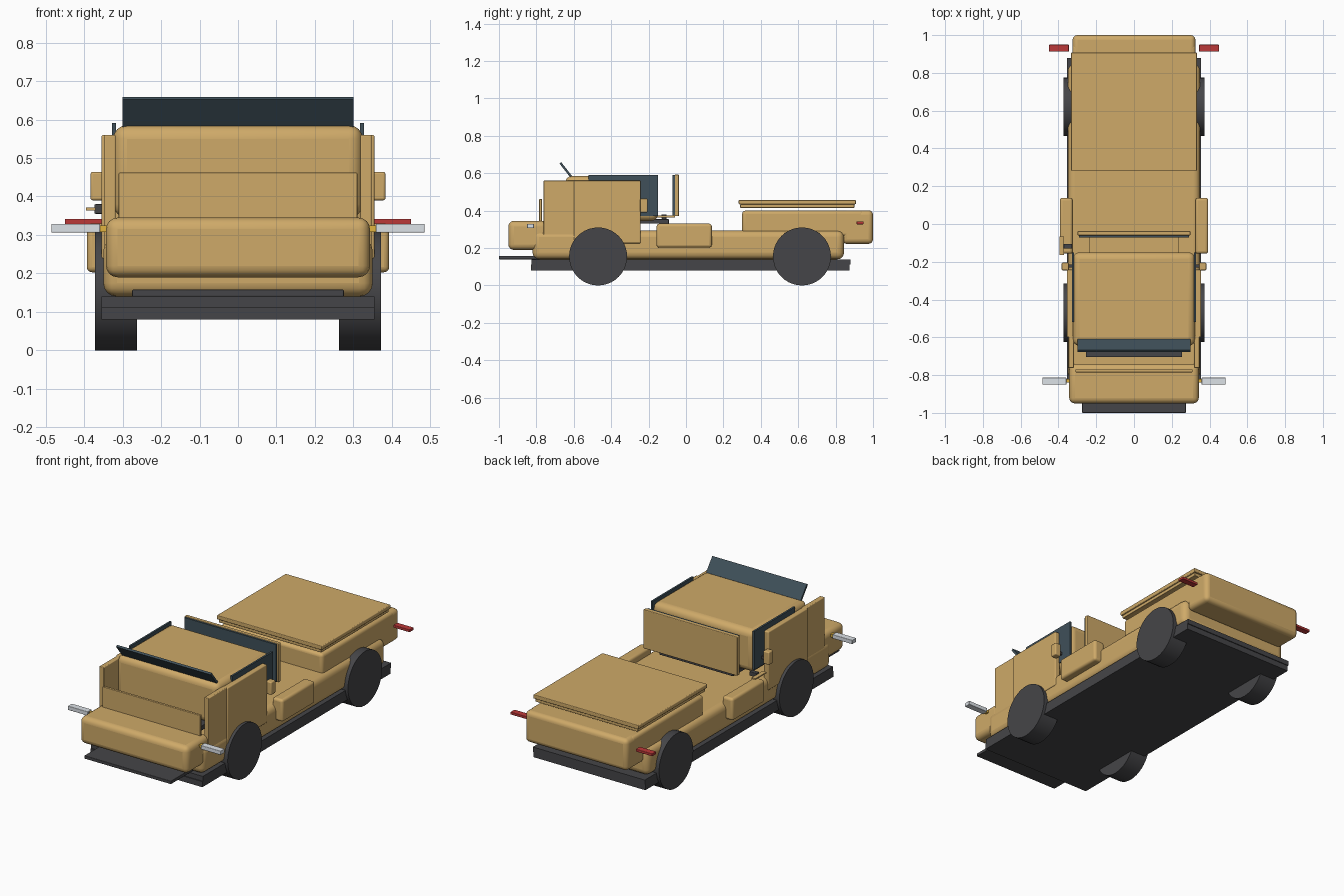
import bpy, math

if "Cube" in bpy.data.objects:
    bpy.data.objects.remove(bpy.data.objects["Cube"])


def mat(name, r, g, b):
    m = bpy.data.materials.new(name)
    m.diffuse_color = (r, g, b, 1)
    m.use_nodes = True
    m.node_tree.nodes["Principled BSDF"].inputs["Base Color"].default_value = m.diffuse_color
    return m


TAN = mat("tan_paint", 0.62, 0.40, 0.14)
DARK = mat("dark_trim", 0.06, 0.06, 0.065)
GLASS = mat("glass", 0.05, 0.08, 0.10)
LAMP = mat("lamp_white", 0.72, 0.76, 0.80)
RED = mat("lamp_red", 0.50, 0.04, 0.04)
AMBER = mat("lamp_amber", 0.75, 0.45, 0.05)


def finish(ob, name, material):
    ob.name = name
    ob.data.materials.append(material)
    bpy.ops.object.shade_smooth_by_angle(angle=math.radians(35))
    return ob


def box(name, x, y, z, material, bevel=0.0, tilt=0.0):
    """Box from (min, max) ranges, with an optional rounded edge."""
    bpy.ops.mesh.primitive_cube_add(size=1)
    ob = bpy.context.object
    ob.dimensions = [r[1] - r[0] for r in (x, y, z)]
    bpy.ops.object.transform_apply(scale=True)
    ob.location = [(r[0] + r[1]) / 2 for r in (x, y, z)]
    ob.rotation_euler.x = tilt
    if bevel:
        m = ob.modifiers.new("round", "BEVEL")
        m.width = bevel
        m.segments = 4
    return finish(ob, name, material)


def pair(name, x, y, z, material, bevel=0.0):
    """The same box on both sides of the car."""
    box(name + "_right", x, y, z, material, bevel)
    box(name + "_left", (-x[1], -x[0]), y, z, material, bevel)


# Underbody
box("floor_pan", (-.355, .355), (-.83, .875), (.08, .112), DARK)
box("chassis", (-.355, .355), (-.825, .88), (.112, .14), DARK)
box("front_splitter", (-.275, .275), (-1.0, -.78), (.14, .158), DARK, .003)

# Lower body and end sections
box("lower_body", (-.35, .35), (-.82, .845), (.14, .293), TAN, .035)
box("front_bumper", (-.343, .343), (-.95, -.74), (.19, .345), TAN, .03)
box("rear_bumper", (-.325, .325), (.835, 1.0), (.222, .402), TAN, .025)
box("rear_deck", (-.325, .325), (.30, .95), (.26, .40), TAN, .018)

# Opened panels
box("hood", (-.31, .31), (-.785, -.77), (.34, .462), TAN, .003)
box("trunk_lid", (-.333, .333), (.282, .908), (.434, .457), TAN, .004)
box("trunk_lid_liner", (-.325, .325), (.29, .90), (.415, .434), TAN, .003)
pair("front_fender", (.318, .347), (-.762, -.59), (.225, .56), TAN, .004)
pair("door", (.322, .355), (-.60, -.242), (.225, .56), TAN, .006)

# Cabin with glass and interior trays
box("cabin", (-.324, .324), (-.645, -.15), (.345, .585), TAN, .035)
pair("side_window", (.317, .328), (-.52, -.15), (.37, .591), GLASS)
box("windshield", (-.30, .30), (-.649, -.637), (.572, .665), GLASS, 0, math.radians(38))
box("dashboard", (-.255, .255), (-.705, -.60), (.325, .352), DARK, .003)
box("rear_shelf", (-.235, .235), (-.25, -.092), (.33, .354), DARK, .003)
box("rear_window", (-.29, .29), (-.071, -.058), (.375, .59), GLASS)
box("rear_bulkhead", (-.298, .298), (-.06, -.038), (.37, .593), TAN, .004)
box("bulkhead_rail", (-.235, .235), (-.16, -.06), (.364, .375), TAN)

# Side boxes, mirrors and fuel cap
pair("side_box", (.325, .393), (-.157, .138), (.203, .33), TAN, .014)
pair("mirror", (.345, .383), (-.245, -.205), (.39, .464), TAN, .006)
pair("mirror_arm", (.32, .35), (-.23, -.215), (.41, .425), DARK)
box("fuel_cap", (-.373, -.328), (-.13, -.105), (.355, .38), DARK, .003)
box("fuel_flap", (-.395, -.37), (-.165, -.065), (.364, .371), TAN)

# Lamps
pair("headlight", (.358, .485), (-.85, -.813), (.306, .329), LAMP, .003)
pair("turn_signal", (.335, .362), (-.84, -.82), (.308, .324), AMBER)
pair("tail_light", (.345, .45), (.912, .949), (.327, .342), RED, .003)

# Wheels
for end, y in (("front", -.47), ("rear", .62)):
    for side, s in (("left", -1), ("right", 1)):
        bpy.ops.mesh.primitive_cylinder_add(vertices=40, radius=.155, depth=.11,
                                            location=(s * .317, y, .155),
                                            rotation=(0, math.pi / 2, 0))
        finish(bpy.context.object, f"{end}_{side}_wheel", DARK)
